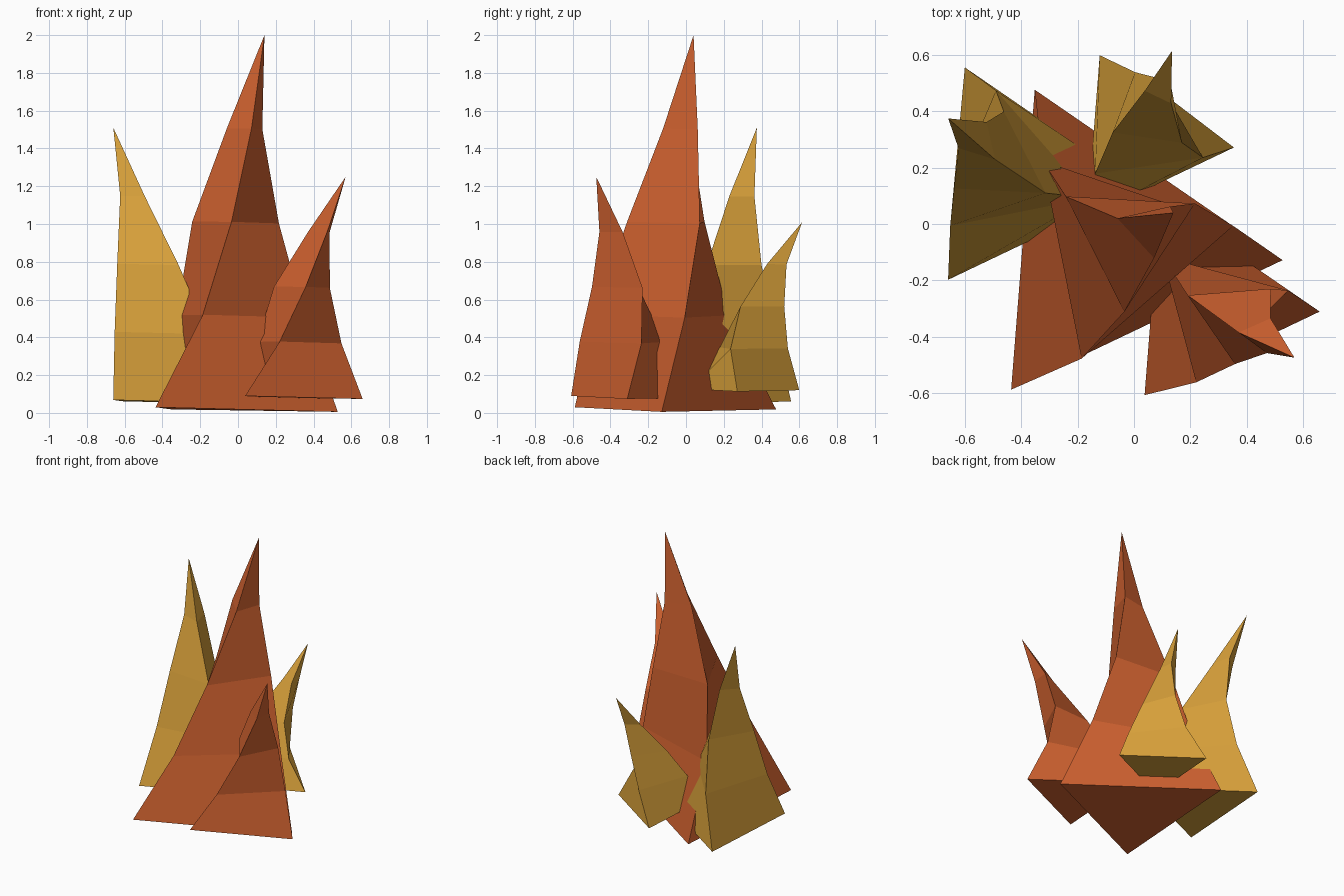
import bpy, bmesh, math
from mathutils import Vector

cube = bpy.data.objects.get("Cube")
if cube:
    bpy.data.objects.remove(cube, do_unlink=True)


def make_material(name, rgb):
    mat = bpy.data.materials.new(name)
    mat.use_nodes = True
    colour = (*rgb, 1.0)
    mat.diffuse_color = colour
    mat.node_tree.nodes["Principled BSDF"].inputs["Base Color"].default_value = colour
    return mat


orange = make_material("burnt_orange", (0.65, 0.125, 0.03))
amber = make_material("amber_yellow", (0.68, 0.35, 0.042))

TAPER = (1.0, 0.67, 0.43, 0.18)   # ring size up the spike
START_ANGLE = math.radians(235.5)  # first corner of every base
TILT = Vector((-0.021, -0.009))    # slight slope of every ring


def make_spike(name, material, radius, bottom, top, twist, path):
    """Twisted three-sided spike whose rings follow a bent path to a point."""
    bm = bmesh.new()
    rings = []
    step = (top - bottom) / len(TAPER)
    for level, (size, centre) in enumerate(zip(TAPER, path)):
        ring = []
        for corner in range(3):
            angle = START_ANGLE + math.radians(twist * level) + corner * math.tau / 3
            offset = Vector((math.cos(angle), math.sin(angle))) * radius * size
            x, y = Vector(centre) + offset
            ring.append(bm.verts.new((x, y, bottom + step * level + TILT.dot(offset))))
        rings.append(ring)
    tip = bm.verts.new((*path[-1], top))

    # Base, side panels and pointed tip
    bm.faces.new(reversed(rings[0]))
    for i in range(3):
        j = (i + 1) % 3
        for low, high in zip(rings, rings[1:]):
            bm.faces.new((low[i], low[j], high[j], high[i]))
        bm.faces.new((rings[-1][i], rings[-1][j], tip))
    bmesh.ops.recalc_face_normals(bm, faces=bm.faces)

    mesh = bpy.data.meshes.new(name)
    bm.to_mesh(mesh)
    bm.free()
    mesh.materials.append(material)
    obj = bpy.data.objects.new(name, mesh)
    bpy.context.collection.objects.link(obj)
    return obj


# Tall centre spike
make_spike("centre_spike", orange, 0.617, 0.018, 2.0, 15.7,
           [(-0.087, -0.08), (-0.053, -0.087), (-0.02, -0.047), (0.047, -0.013), (0.14, 0.04)])

# Small spike at the front left
make_spike("front_left_spike", orange, 0.398, 0.082, 1.25, 19.5,
           [(0.263, -0.28), (0.29, -0.305), (0.345, -0.327), (0.443, -0.393), (0.57, -0.475)])

# Medium spike at the back right
make_spike("back_right_spike", amber, 0.437, 0.06, 1.51, -14.2,
           [(-0.413, 0.162), (-0.433, 0.187), (-0.472, 0.212), (-0.547, 0.287), (-0.66, 0.375)])

# Short spike at the back left
make_spike("back_left_spike", amber, 0.334, 0.12, 1.01, -17,
           [(0.022, 0.298), (0.037, 0.318), (0.058, 0.378), (0.098, 0.478), (0.135, 0.615)])
